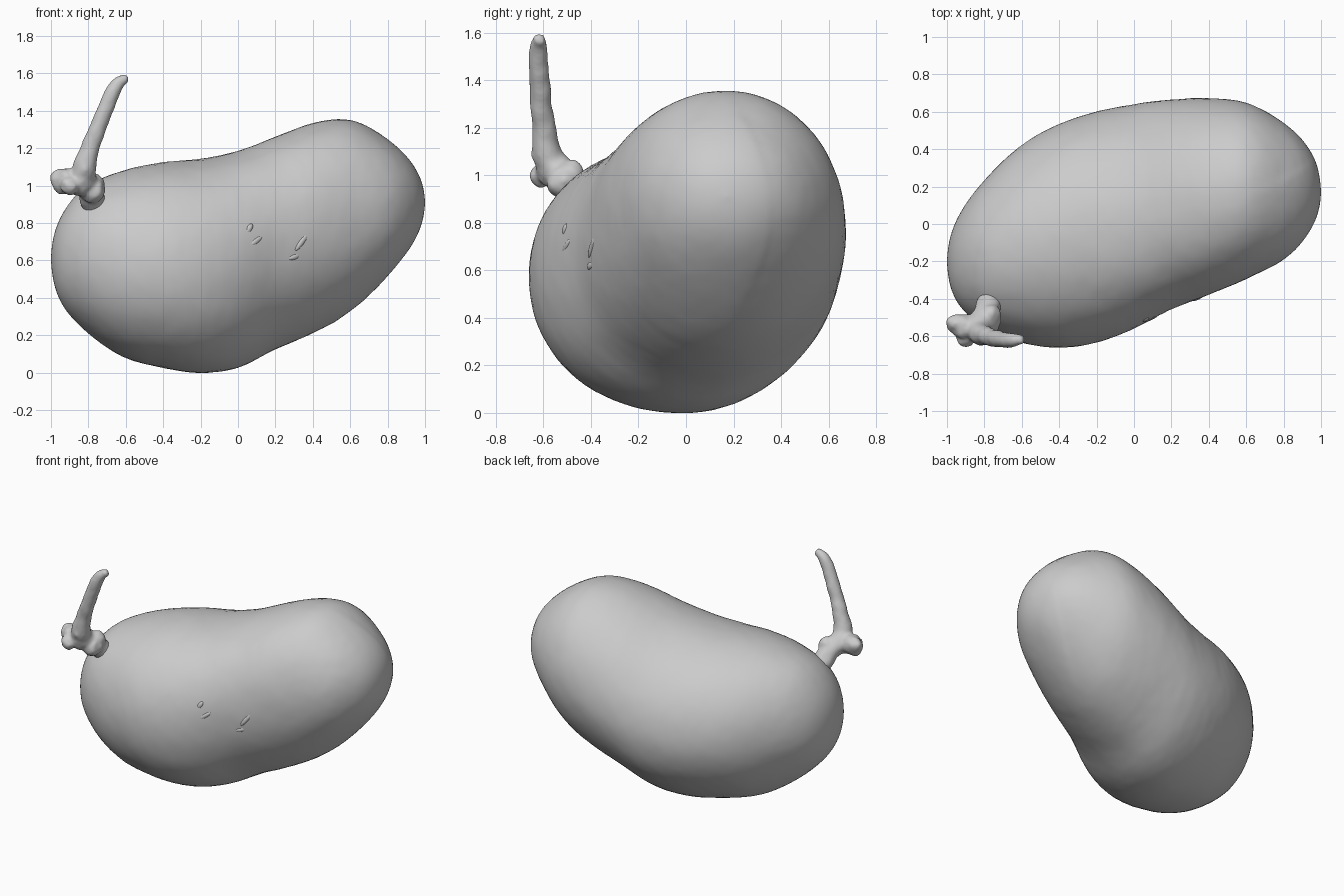
import bpy, bmesh, math
from mathutils import Vector, noise

if "Cube" in bpy.data.objects:
    bpy.data.objects.remove(bpy.data.objects["Cube"])

# One plain grey for fruit and stem
grey = bpy.data.materials.new("plain grey")
grey.use_nodes = True
colour = (0.6, 0.6, 0.6, 1)
grey.diffuse_color = colour
grey.node_tree.nodes["Principled BSDF"].inputs["Base Color"].default_value = colour


def spline(points, steps):
    """Catmull-Rom samples through rows of numbers, first and last are guides."""
    samples = []
    for i in range(1, len(points) - 2):
        a, b, c, d = points[i - 1:i + 3]
        for s in range(steps):
            t = s / steps
            samples.append([
                q + t / 2 * (r - p + t * (2 * p - 5 * q + 4 * r - w + t * (3 * (q - r) + w - p)))
                for p, q, r, w in zip(a, b, c, d)])
    samples.append(list(points[-2]))
    return samples


def relax(rows, passes):
    """Even out small kinks between neighbouring rows, keeping the ends."""
    for _ in range(passes):
        middle = [[(p + 2 * q + r) / 4 for p, q, r in zip(*trio)]
                  for trio in zip(rows, rows[1:], rows[2:])]
        rows = [rows[0]] + middle + [rows[-1]]
    return rows


def skin(bm, rings):
    """Bridge equal rings of positions and close both ends."""
    loops = [[bm.verts.new(p) for p in ring] for ring in rings]
    count = len(loops[0])
    for low, high in zip(loops, loops[1:]):
        for k in range(count):
            n = (k + 1) % count
            bm.faces.new((low[k], low[n], high[n], high[k]))
    bm.faces.new(list(reversed(loops[0])))
    bm.faces.new(loops[-1])


def finish(bm, name):
    bmesh.ops.recalc_face_normals(bm, faces=bm.faces)
    mesh = bpy.data.meshes.new(name)
    bm.to_mesh(mesh)
    bm.free()
    mesh.materials.append(grey)
    for face in mesh.polygons:
        face.use_smooth = True
    obj = bpy.data.objects.new(name, mesh)
    bpy.context.collection.objects.link(obj)
    return obj


def smoothstep(low, high, value):
    t = min(max((value - low) / (high - low), 0), 1)
    return t * t * (3 - 2 * t)


# Fruit outline: x, bottom, top, front, back
outline = [
    (-1, .61, .61, -.2, -.2),
    (-.96, .4, .81, -.395, 0),
    (-.83, .235, .985, -.535, .2),
    (-.62, .085, 1.08, -.63, .41),
    (-.4, .025, 1.125, -.662, .535),
    (-.2, -.002, 1.143, -.635, .6),
    (0, .025, 1.185, -.56, .64),
    (.2, .125, 1.262, -.455, .665),
    (.41, .215, 1.337, -.375, .672),
    (.62, .34, 1.35, -.285, .645),
    (.83, .55, 1.225, -.17, .525),
    (.96, .735, 1.075, -.005, .365),
    (1, .91, .91, .17, .17),
]
stations = [(x, (f + k) / 2, (b + t) / 2, (k - f) / 2, (t - b) / 2) for x, b, t, f, k in outline]


def past_pole(row):
    # Negative radius guide keeps the ends round
    return (row[0], row[1], row[2], -row[3], -row[4])


stations = [past_pole(stations[1])] + stations + [past_pole(stations[-2])]


def fruit_point(row, angle):
    x, yc, zc, ry, rz = row
    out = Vector((0, math.cos(angle), math.sin(angle)))
    # Fuller towards the front, slimmer at the lower back
    swell = .02 if out.y < 0 else -.025 if out.z < 0 else 0
    swell = 1 + swell * math.sin(2 * angle) ** 2
    p = Vector((x, yc + ry * swell * out.y, zc + rz * swell * out.z))
    # Faint seam step around the upper end, and slightly uneven skin
    seam = .36 - .75 * (p.z - .85) ** 2
    step = smoothstep(-.01, .01, p.y - seam) * smoothstep(.5, .8, x)
    size = min(1, ry * 3)
    bump = .002 * noise.noise(p * 6) + .0015 * noise.noise(p * 20)
    return p + out * size * (bump - .005 * step)


SIDES = 96
bm = bmesh.new()
rows = relax(spline(stations, 10), 8)
rows[0][3:] = rows[-1][3:] = [.002, .002]
skin(bm, [[fruit_point(r, math.tau * k / SIDES) for k in range(SIDES)] for r in rows])
finish(bm, "fruit_body")

# Small raised scars on the front of the fruit: x, z, length, tilt
for x, z, length, tilt in [(.34, .7, .06, .9), (.3, .62, .035, .3), (.09, .7, .05, .6), (.06, .77, .03, 1)]:
    row = min(rows, key=lambda r: abs(r[0] - x))
    y = row[1] - row[3] * math.sqrt(1 - ((z - row[2]) / row[4]) ** 2)
    bm = bmesh.new()
    bmesh.ops.create_icosphere(bm, subdivisions=3, radius=1)
    for v in bm.verts:
        v.co = Vector((v.co.x * length, v.co.y * .012, v.co.z * .016))
    scar = finish(bm, "skin_scar")
    scar.location = (x, y + .003, z)
    scar.rotation_euler = (0, -tilt, .42)

# Stem path: x, y, z, radius
path = [
    (-.73, -.3, .78, .05),
    (-.75, -.37, .85, .06),
    (-.775, -.43, .915, .066),
    (-.79, -.48, .975, .066),
    (-.83, -.55, 1.03, .072),
    (-.82, -.585, 1.1, .062),
    (-.792, -.597, 1.2, .05),
    (-.752, -.61, 1.3, .046),
    (-.705, -.618, 1.42, .043),
    (-.665, -.622, 1.51, .04),
    (-.635, -.62, 1.552, .034),
    (-.6, -.615, 1.57, .025),
    (-.57, -.61, 1.57, .02),
]
bm = bmesh.new()
samples = spline(path, 6)
rings = []
for i, row in enumerate(samples):
    ahead = samples[min(i + 1, len(samples) - 1)]
    behind = samples[max(i - 1, 0)]
    along = (Vector(ahead[:3]) - Vector(behind[:3])).normalized()
    u = along.cross(Vector((0, 1, 0))).normalized()
    w = along.cross(u)
    centre = Vector(row[:3])
    ring = []
    for k in range(20):
        a = math.tau * k / 20
        p = centre + (u * math.cos(a) + w * math.sin(a)) * row[3]
        ring.append(p + (p - centre) * .1 * noise.noise(p * 18))
    rings.append(ring)
skin(bm, rings)

# Knobbly joint at the foot of the stem: x, y, z, radius
for x, y, z, r in [
    (-.91, -.55, 1.03, .068), (-.96, -.53, 1.04, .047), (-.9, -.61, 1.0, .05),
    (-.94, -.55, 1.0, .048), (-.78, -.52, .975, .07), (-.77, -.485, 1.01, .056),
    (-.82, -.59, 1.1, .06), (-.85, -.56, 1.02, .074), (-.61, -.615, 1.57, .028),
]:
    made = bmesh.ops.create_icosphere(bm, subdivisions=3, radius=r)
    for v in made["verts"]:
        v.co += Vector((x, y, z))
        v.co += v.normal * .01 * noise.noise(v.co * 25)
stem = finish(bm, "stem")
remesh = stem.modifiers.new("fuse", "REMESH")
remesh.mode = "VOXEL"
remesh.voxel_size = .01
remesh.use_smooth_shade = True
soften = stem.modifiers.new("soften", "SMOOTH")
soften.factor = .5
soften.iterations = 5
